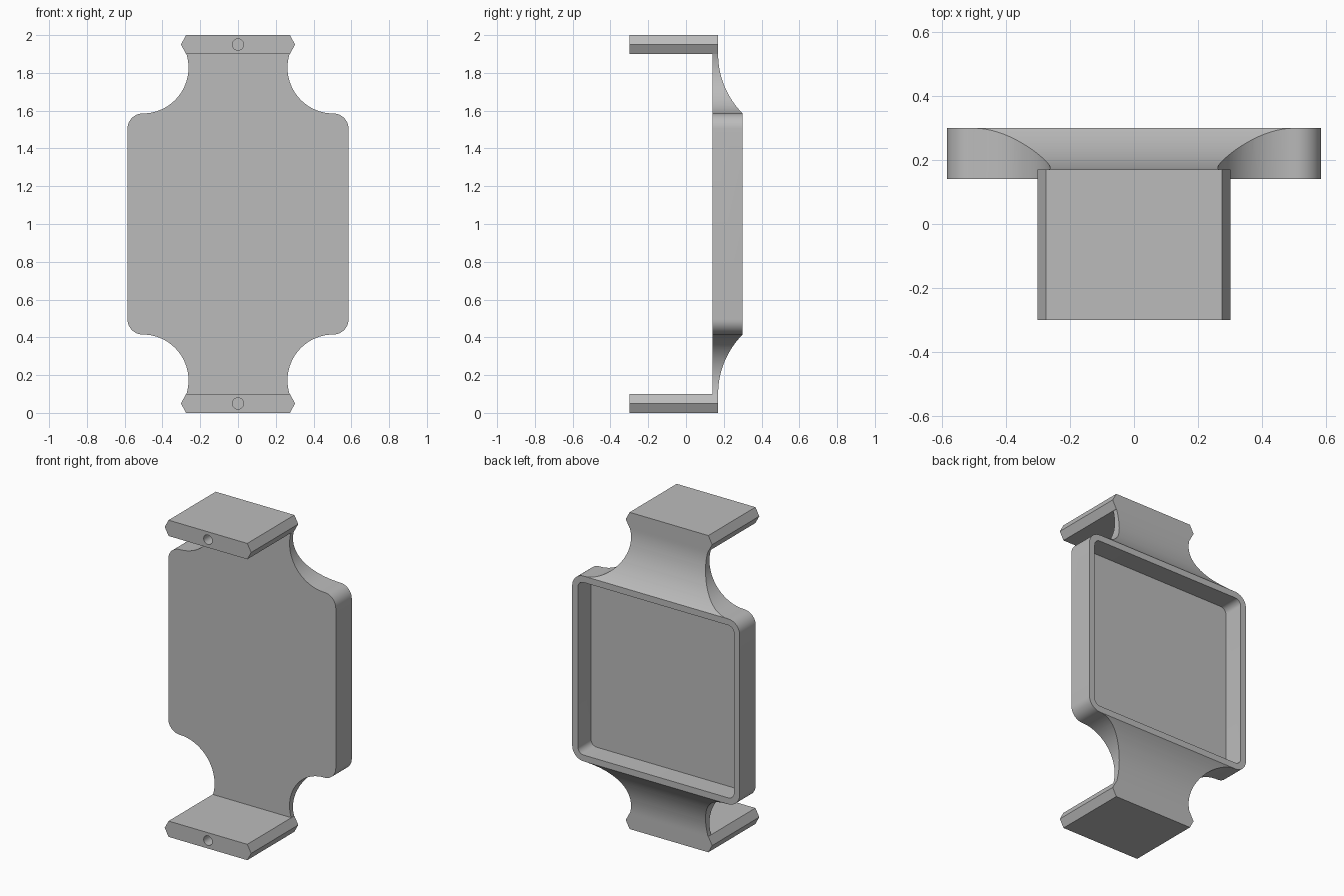
import bpy, bmesh
from math import sin, cos, radians
from mathutils import Vector

cube = bpy.data.objects.get("Cube")
if cube:
    bpy.data.objects.remove(cube)

grey = bpy.data.materials.new("plain grey")
grey.use_nodes = True
colour = (0.5, 0.5, 0.5, 1)
grey.diffuse_color = colour
grey.node_tree.nodes["Principled BSDF"].inputs["Base Color"].default_value = colour


def arc(cu, cv, r, start, end, steps):
    angles = [radians(start + (end - start) * i / steps) for i in range(steps + 1)]
    return [(cu + r * cos(a), cv + r * sin(a)) for a in angles]


def four_way(quarter):
    """Mirror a quarter outline across x = 0 and z = 1."""
    top = quarter + [(-x, z) for x, z in reversed(quarter)]
    return top + [(x, 2 - z) for x, z in reversed(top)]


def prism(name, outline, axis, low, high):
    """Extrude an outline along y (outline is x, z) or x (outline is y, z)."""
    bm = bmesh.new()
    place = (lambda u, v: (u, low, v)) if axis == "y" else (lambda u, v: (low, u, v))
    face = bm.faces.new([bm.verts.new(place(u, v)) for u, v in outline])
    side = bmesh.ops.extrude_face_region(bm, geom=[face])["geom"]
    shift = Vector((0, high - low, 0) if axis == "y" else (high - low, 0, 0))
    bmesh.ops.translate(bm, vec=shift, verts=[g for g in side if isinstance(g, bmesh.types.BMVert)])
    bmesh.ops.recalc_face_normals(bm, faces=bm.faces)
    mesh = bpy.data.meshes.new(name)
    bm.to_mesh(mesh)
    bm.free()
    mesh.materials.append(grey)
    obj = bpy.data.objects.new(name, mesh)
    bpy.context.collection.objects.link(obj)
    return obj


def combine(obj, other, operation):
    """Apply a boolean and discard the second solid."""
    mod = obj.modifiers.new("combine", "BOOLEAN")
    mod.operation, mod.object, mod.solver = operation, other, "EXACT"
    bpy.context.view_layer.objects.active = obj
    bpy.ops.object.modifier_apply(modifier=mod.name)
    bpy.data.objects.remove(other)


# Front outline: rounded case with scooped necks
quarter = arc(0.505, 1.505, 0.08, 0, 90, 10) + arc(0.505, 1.828, 0.243, 270, 155, 32)[1:]
bracket = prism("case_bracket", four_way(quarter), "y", 0.14, 0.30)

# Side outline: thin necks sweeping out to the full case depth
sweep = arc(0.617, 1.9, 0.447, 225, 180, 20)
sweep = [(0.30, 1.585)] + sweep[1:] + [(0.17, 1.98)]
back = sweep + [(0.1, 1.98), (0.1, 0.02)] + [(y, 2 - z) for y, z in reversed(sweep)]
combine(bracket, prism("side_shape", back, "x", -1, 1), "INTERSECT")

# Open tray in the back
tray = four_way(arc(0.505, 1.505, 0.04, 0, 90, 8))
combine(bracket, prism("tray_cut", tray, "y", 0.17, 0.4), "DIFFERENCE")

# End flanges with pointed side edges and a blind hole in the front edge
for z in (0.05, 1.95):
    hexagon = [(-0.275, z - 0.05), (0.275, z - 0.05), (0.302, z),
               (0.275, z + 0.05), (-0.275, z + 0.05), (-0.302, z)]
    combine(bracket, prism("flange", hexagon, "y", -0.30, 0.17), "UNION")
    hole = arc(0, z, 0.03, 0, 360, 24)[:-1]
    combine(bracket, prism("hole_cut", hole, "y", -0.4, -0.2), "DIFFERENCE")

bpy.ops.object.select_all(action="DESELECT")
bracket.select_set(True)
bpy.context.view_layer.objects.active = bracket
bpy.ops.object.shade_smooth_by_angle(angle=radians(25))
